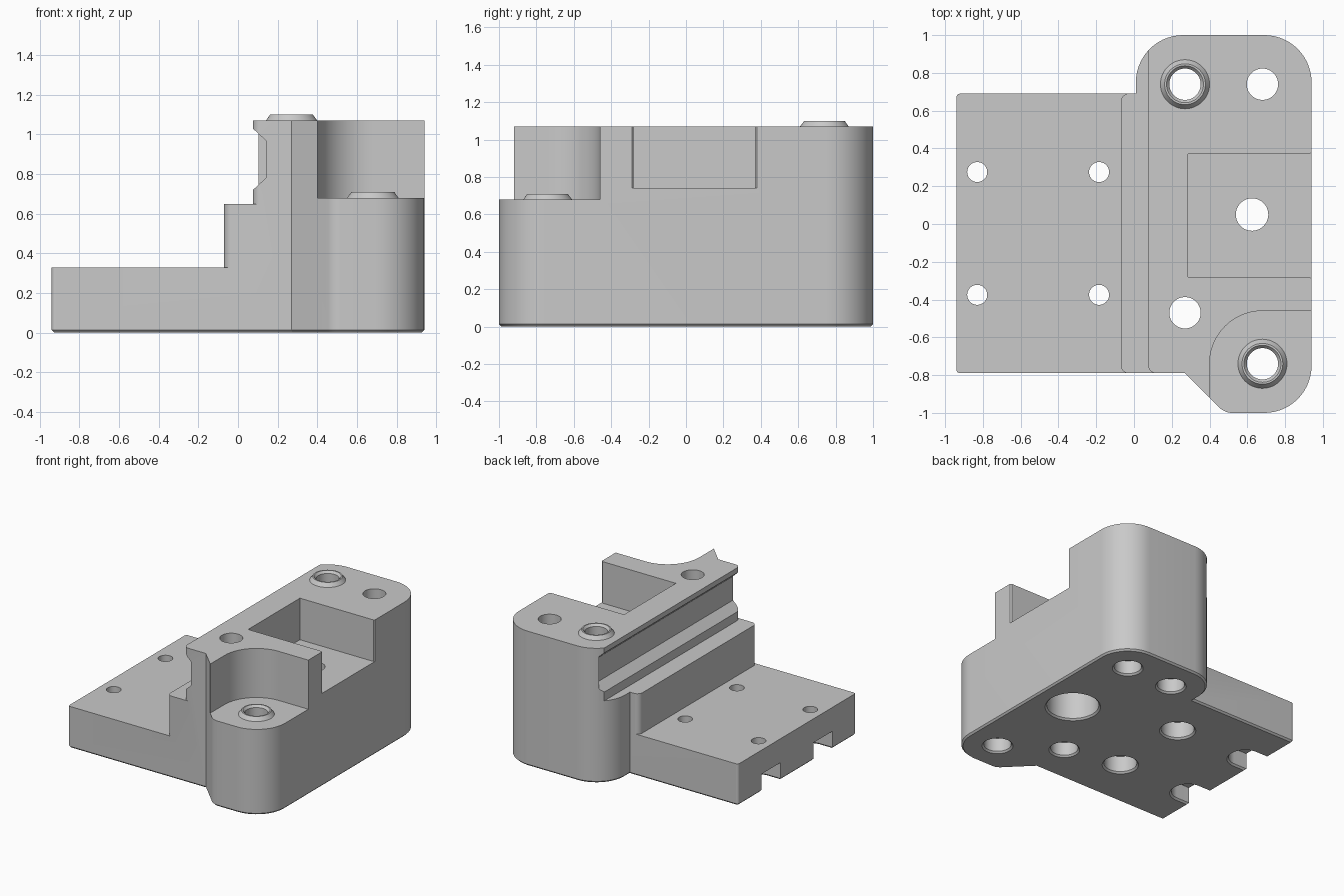
import bpy, bmesh, math
from mathutils import Vector

cube = bpy.data.objects.get("Cube")
if cube:
    bpy.data.objects.remove(cube)

gray = bpy.data.materials.new("plain_gray")
gray.use_nodes = True
COLOR = (0.585, 0.585, 0.585, 1)
gray.diffuse_color = COLOR
gray.node_tree.nodes["Principled BSDF"].inputs["Base Color"].default_value = COLOR


def outline(corners, steps=14):
    """Counter-clockwise outline; a third value on a corner is its fillet radius."""
    pts = []
    n = len(corners)
    for i, c in enumerate(corners):
        p = Vector(c[:2])
        if len(c) == 2:
            pts.append(p)
            continue
        a = (Vector(corners[i - 1][:2]) - p).normalized()
        b = (Vector(corners[(i + 1) % n][:2]) - p).normalized()
        half = a.angle(b) / 2
        center = p + (a + b).normalized() * c[2] / math.sin(half)
        start = (p + a * c[2] / math.tan(half) - center).normalized()
        end = (p + b * c[2] / math.tan(half) - center).normalized()
        sweep = math.atan2(start.x * end.y - start.y * end.x, start.dot(end))
        first = math.atan2(start.y, start.x)
        for k in range(steps + 1):
            t = first + sweep * k / steps
            pts.append(center + c[2] * Vector((math.cos(t), math.sin(t))))
    return pts


def inset(pts, d):
    """Miter offset, inward for positive d."""
    out = []
    for i, p in enumerate(pts):
        e = (p - pts[i - 1]).normalized()
        f = (pts[(i + 1) % len(pts)] - p).normalized()
        m = Vector((-e.y, e.x)) + Vector((-f.y, f.x))
        out.append(p + m * (2 * d / m.length_squared))
    return out


def make(name, bm):
    bmesh.ops.recalc_face_normals(bm, faces=bm.faces)
    mesh = bpy.data.meshes.new(name)
    bm.to_mesh(mesh)
    bm.free()
    mesh.materials.append(gray)
    obj = bpy.data.objects.new(name, mesh)
    bpy.context.collection.objects.link(obj)
    return obj


def loft(name, rings, closed=False):
    """Skin a stack of rings, capped at the ends or closed into a loop."""
    bm = bmesh.new()
    rows = [[bm.verts.new(v) for v in ring] for ring in rings]
    pairs = list(zip(rows, rows[1:])) + ([(rows[-1], rows[0])] if closed else [])
    for lo, hi in pairs:
        for i in range(len(lo)):
            bm.faces.new((lo[i - 1], lo[i], hi[i], hi[i - 1]))
    if not closed:
        bm.faces.new(rows[0][::-1])
        bm.faces.new(rows[-1])
    return make(name, bm)


def prism(name, corners, z0, z1, chamfer=0.0):
    """Extruded outline; chamfer narrows (or flares, if negative) its foot."""
    pts = outline(corners)
    layers = [(pts, z0 + abs(chamfer)), (pts, z1)]
    if chamfer:
        layers.insert(0, (inset(pts, chamfer), z0))
    return loft(name, [[(p.x, p.y, z) for p in ps] for ps, z in layers])


def lathe(name, profile, x, y, closed=False, sides=48):
    turn = [2 * math.pi * i / sides for i in range(sides)]
    return loft(name, [[(x + r * math.cos(t), y + r * math.sin(t), z) for t in turn]
                       for r, z in profile], closed)


# Full-height footprint with chamfered foot
body = prism("bracket_body", [
    (-0.94, -0.79, 0.02), (0.27, -0.79), (0.48, -1, 0.1), (0.94, -1, 0.25),
    (0.94, 1, 0.25), (0.01, 1, 0.25), (0.01, 0.69), (-0.94, 0.69, 0.02)],
    0, 1.07, 0.013)

cutters = []
# Steps down to the base plate and the ledge
cutters.append(prism("plate_cutter", [
    (-1.2, -0.9), (-0.02, -0.9), (-0.02, -0.791), (-0.07, -0.791, 0.045),
    (-0.07, 0.691, 0.045), (-0.02, 0.691), (-0.02, 0.8), (-1.2, 0.8)], 0.33, 1.3))
cutters.append(prism("ledge_cutter", [
    (-0.3, -0.9), (0.125, -0.9), (0.125, -0.791), (0.075, -0.791, 0.045),
    (0.075, 0.93, 0.08), (0.15, 1.05), (-0.3, 1.05)], 0.65, 1.3))
# Round front recess and the side pocket
cutters.append(prism("recess_cutter", [
    (0.4, -1.1), (1.1, -1.1), (1.1, -0.46), (0.4, -0.46, 0.28)], 0.68, 1.3))
cutters.append(prism("pocket_cutter", [
    (0.285, -0.28), (0.93, -0.28), (0.95, -0.3), (0.95, 0.39), (0.93, 0.37),
    (0.285, 0.37)], 0.74, 1.3))
# Long groove with sloped flanks
groove = [(-0.1, 0.72), (0.075, 0.72), (0.14, 0.78), (0.14, 0.97), (0.075, 1.03), (-0.1, 1.03)]
cutters.append(loft("groove_cutter", [[(x, y, z) for x, z in groove] for y in (-1, 0.945)]))


# Bores: a wide foot with a chamfered mouth, then a narrow through hole
def bore(x, y, wide, depth, narrow):
    cutters.append(lathe("bore_cutter", [
        (wide + 0.018, -0.005), (wide, 0.013), (wide, depth), (narrow, depth),
        (narrow, 1.3)], x, y))


for x, y in ((0.27, 0.74), (0.68, 0.74), (0.27, -0.47), (0.68, -0.74)):
    bore(x, y, 0.1, 0.12, 0.083)
bore(0.625, 0.05, 0.19, 0.5, 0.086)
for y in (0.275, -0.375):
    bore(-0.185, y, 0.12, 0.14, 0.053)
    # Open-ended slot under each outer screw hole
    cutters.append(prism("slot_cutter", [
        (-1.1, y - 0.12), (-0.71, y - 0.12, 0.115), (-0.71, y + 0.12, 0.115),
        (-1.1, y + 0.12)], -0.005, 0.14, -0.018))
    cutters.append(lathe("screw_cutter", [(0.053, 0.1), (0.053, 0.5)], -0.83, y))

bpy.context.view_layer.objects.active = body
for cutter in cutters:
    cutter.hide_render = True
    mod = body.modifiers.new("cut", "BOOLEAN")
    mod.operation = "DIFFERENCE"
    mod.solver = "EXACT"
    mod.object = cutter
    bpy.ops.object.modifier_apply(modifier=mod.name)
    bpy.data.objects.remove(cutter)

# Tapered locating collars
collars = [lathe(name, [(0.083, z), (0.13, z), (0.108, z + 0.03), (0.098, z + 0.03),
                        (0.083, z + 0.012)], x, y, closed=True)
           for name, x, y, z in (("back_collar", 0.27, 0.74, 1.07),
                                 ("front_collar", 0.68, -0.74, 0.68))]

for obj in [body] + collars:
    bpy.ops.object.select_all(action="DESELECT")
    obj.select_set(True)
    bpy.context.view_layer.objects.active = obj
    bpy.ops.object.shade_smooth_by_angle(angle=math.radians(25))
